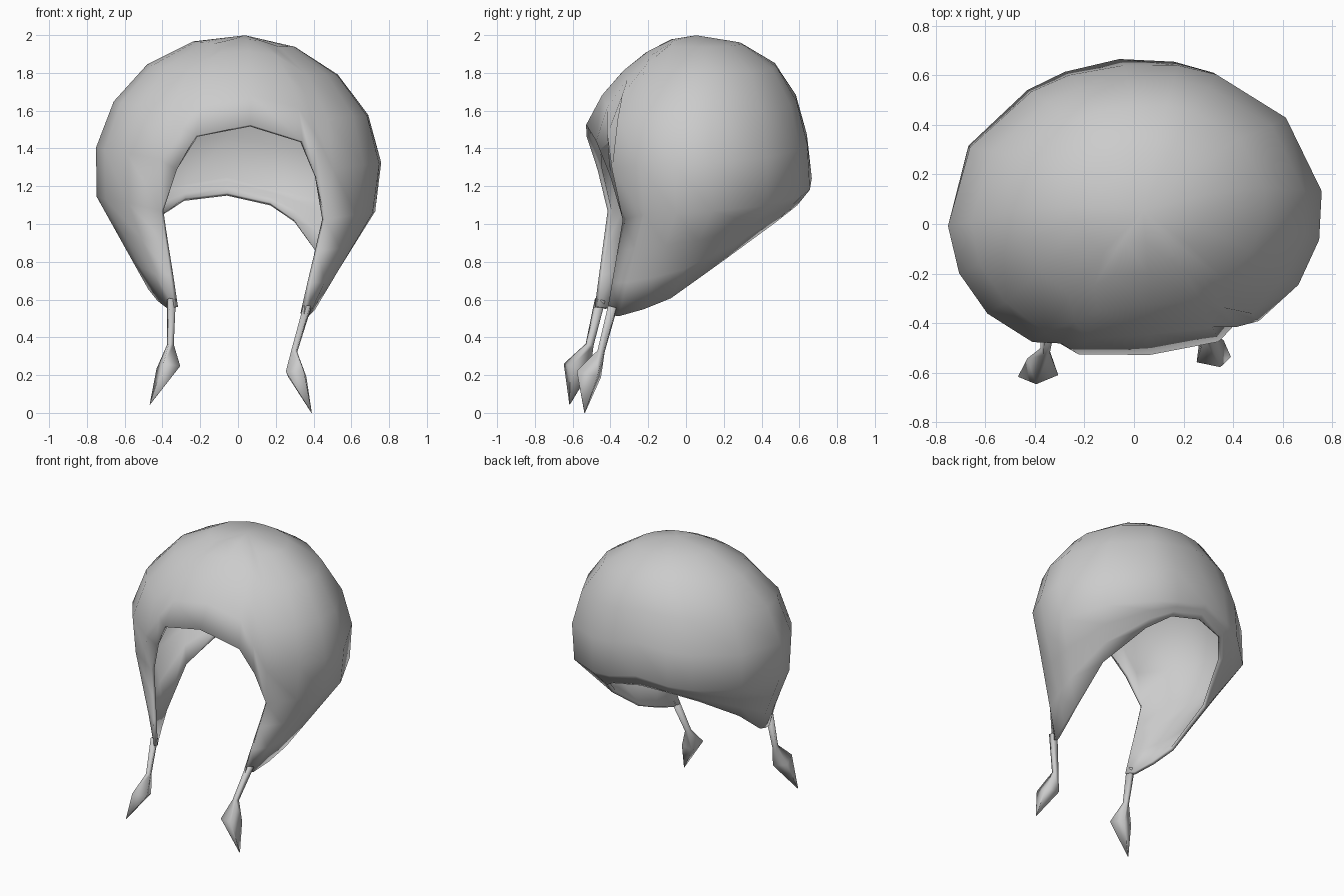
import bpy, bmesh
from math import sin, cos, radians
from mathutils import Vector, Matrix

if "Cube" in bpy.data.objects:
    bpy.data.objects.remove(bpy.data.objects["Cube"])

CENTRE = Vector((0, 0.05, 1.28))
RADII = Vector((0.765, 0.63, 0.72))
# The whole hat is turned and tipped slightly
POSE = (Matrix.Translation(CENTRE) @ Matrix.Rotation(radians(5.3), 4, 'Z')
        @ Matrix.Rotation(radians(3), 4, 'Y') @ Matrix.Translation(-CENTRE))


def finish(bm, name):
    bm.transform(POSE)
    mesh = bpy.data.meshes.new(name)
    bm.to_mesh(mesh)
    bm.free()
    mesh.shade_smooth()
    obj = bpy.data.objects.new(name, mesh)
    bpy.context.collection.objects.link(obj)
    return obj


def dome(azimuth, polar):
    # Ellipsoid whose crown leans a little to the back
    a, p = radians(azimuth), radians(polar)
    lean = 0.04 * sin(3 * p) if polar < 70 else -0.02
    return CENTRE + Vector((RADII.x * sin(p) * sin(a),
                            -RADII.y * sin(p) * cos(a) + lean,
                            RADII.z * cos(p)))


# Columns from front to back:
# azimuth, polar angle of dome edge, backward pull of that edge, ear-flap rim
columns = [
    (0, 70, 0.03, None),
    (22.5, 76, 0.03, None),
    (29, 91, 0.085, None),
    (37, 109, 0.07, (0.345, -0.45, 0.54)),
    (56, 106, 0.03, (0.375, -0.39, 0.53)),
    (74, 105, 0.02, (0.42, -0.26, 0.57)),
    (92, 104, 0.02, (0.46, -0.12, 0.63)),
    (122, 102, 0.02, (0.48, 0.17, 0.84)),
    (150, 99, 0.01, (0.35, 0.45, 1.03)),
    (163, 97, 0.01, (0.23, 0.57, 1.11)),
    (180, 93, 0.01, (0, 0.61, 1.15)),
]
UPPER, LOWER = 5, 3


def column_points(azimuth, polar, pull, rim):
    pts = [dome(azimuth, polar * k / UPPER) + Vector((0, pull * (k / UPPER) ** 3, 0))
           for k in range(1, UPPER + 1)]
    if rim:
        edge = pts[-1]
        pts += [edge.lerp(Vector(rim), k / LOWER) for k in range(1, LOWER + 1)]
    return pts


# Hat shell with face opening and ear flaps
right = [column_points(*c) for c in columns]
left = [[Vector((-p.x, p.y, p.z)) for p in col] for col in right[-2:0:-1]]
bm = bmesh.new()
pole = bm.verts.new(dome(0, 0))
grid = [[bm.verts.new(p) for p in col] for col in right + left]
for i, a in enumerate(grid):
    b = grid[(i + 1) % len(grid)]
    bm.faces.new((pole, a[0], b[0]))
    for k in range(min(len(a), len(b)) - 1):
        bm.faces.new((a[k], a[k + 1], b[k + 1], b[k]))
shell = finish(bm, "hat_shell")
solid = shell.modifiers.new("thickness", 'SOLIDIFY')
solid.thickness = 0.025
solid.offset = -1
bpy.context.view_layer.objects.active = shell
shell.select_set(True)
bpy.ops.object.shade_smooth_by_angle(angle=radians(50))

# Tie strings ending in four-sided tassels: x, y, z, radius
tie = [(0.362, -0.42, 0.58, 0.026), (0.33, -0.475, 0.34, 0.02),
       (0.34, -0.54, 0.22, 0.068), (0.43, -0.57, 0.02, 0.002)]
for side, label in ((1, "right"), (-1, "left")):
    bm = bmesh.new()
    rings = []
    for x, y, z, r in tie:
        swing = -0.03 * min(1, (0.58 - z) / 0.24)   # both ties hang to one side
        rings.append([bm.verts.new((side * (x + r * cos(t)) + swing,
                                    y + 1.15 * r * sin(t),
                                    z - 0.3 * r * sin(t)))
                      for t in (radians(90 * j + 30) for j in range(4))])
    for a, b in zip(rings, rings[1:]):
        for j in range(4):
            n = (j + 1) % 4
            bm.faces.new((a[j], a[n], b[n], b[j]))
    bm.faces.new(rings[0])
    bm.faces.new(rings[-1])
    bmesh.ops.recalc_face_normals(bm, faces=bm.faces)
    finish(bm, label + "_tie_tassel")
